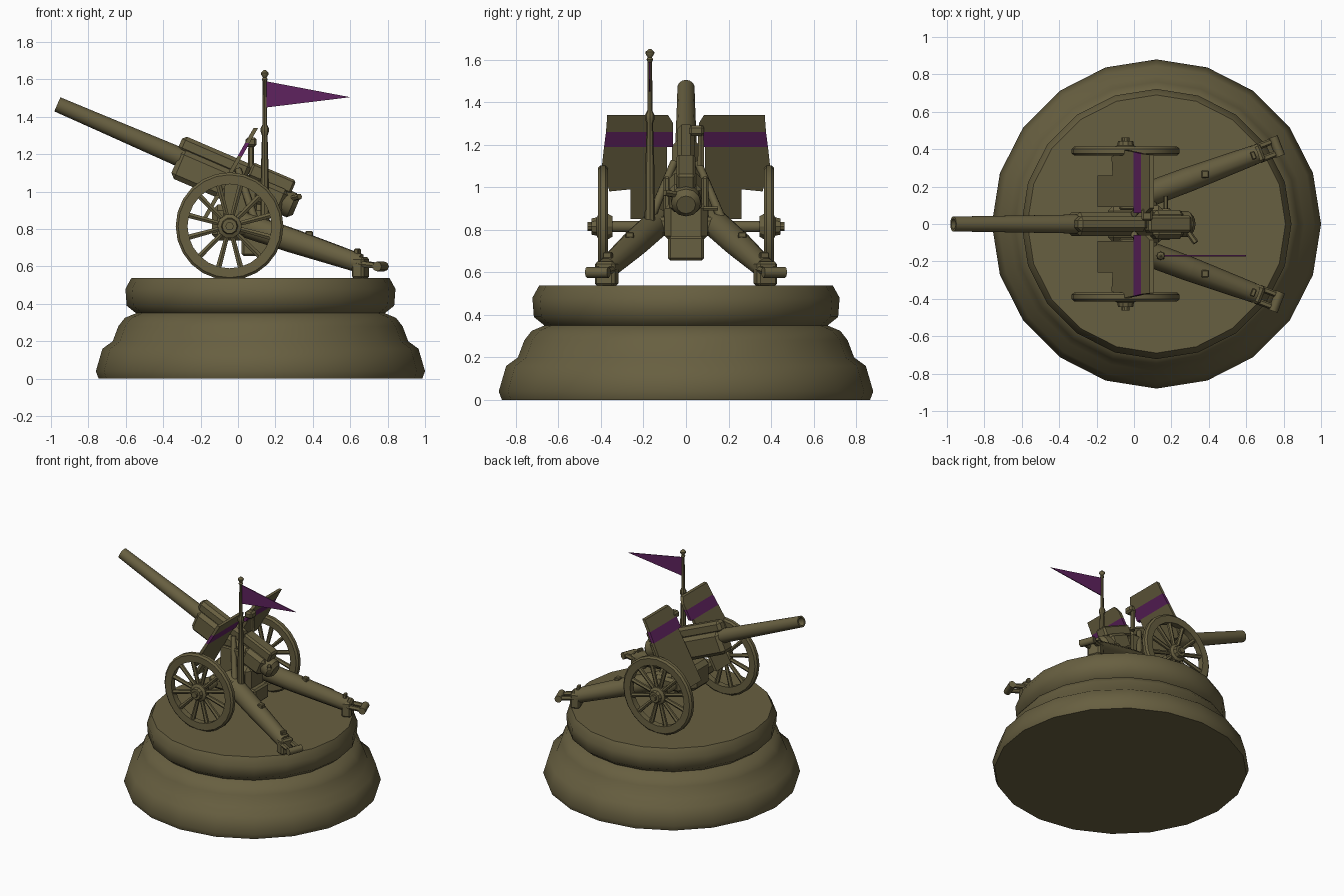
import bpy, bmesh, math
from mathutils import Matrix, Vector

if "Cube" in bpy.data.objects:
    bpy.data.objects.remove(bpy.data.objects["Cube"])


def material(name, rgb):
    m = bpy.data.materials.new(name)
    m.diffuse_color = (*rgb, 1)
    m.use_nodes = True
    m.node_tree.nodes["Principled BSDF"].inputs["Base Color"].default_value = m.diffuse_color
    return m


OLIVE = material("olive drab", (0.137, 0.115, 0.052))
PURPLE = material("deep purple", (0.112, 0.016, 0.112))
I = Matrix.Identity(4)


def finish(name, bm, mat=OLIVE, matrix=I, smooth=40):
    bmesh.ops.transform(bm, matrix=matrix, verts=bm.verts)
    bmesh.ops.recalc_face_normals(bm, faces=bm.faces)
    me = bpy.data.meshes.new(name)
    bm.to_mesh(me)
    bm.free()
    me.materials.append(mat)
    ob = bpy.data.objects.new(name, me)
    bpy.context.collection.objects.link(ob)
    bpy.ops.object.select_all(action='DESELECT')
    ob.select_set(True)
    bpy.context.view_layer.objects.active = ob
    bpy.ops.object.shade_smooth_by_angle(angle=math.radians(smooth))
    return ob


def lathe(name, profile, n, matrix=I, closed=False, smooth=40):
    """Spin (radius, height) points about local z."""
    bm = bmesh.new()
    rings = [[bm.verts.new((r * math.cos(2 * math.pi * i / n), r * math.sin(2 * math.pi * i / n), h))
              for i in range(n)] for r, h in profile]
    pairs = list(zip(rings, rings[1:]))
    if closed:
        pairs.append((rings[-1], rings[0]))
    else:
        bm.faces.new(rings[0])
        bm.faces.new(rings[-1])
    for a, b in pairs:
        for i in range(n):
            j = (i + 1) % n
            bm.faces.new((a[i], a[j], b[j], b[i]))
    return finish(name, bm, OLIVE, matrix, smooth)


def tube(name, p, q, r1, r2, n=8):
    p, q = Vector(p), Vector(q)
    d = q - p
    m = Matrix.Translation(p) @ d.to_track_quat('Z', 'Y').to_matrix().to_4x4()
    return lathe(name, [(r1, 0), (r2, d.length)], n, m, smooth=50)


def box(name, lo, hi, matrix=I, bevel=0.012):
    bm = bmesh.new()
    bmesh.ops.create_cube(bm, size=1)
    for v in bm.verts:
        v.co = [(a + b) / 2 + c * (b - a) for a, b, c in zip(lo, hi, v.co)]
    if bevel:
        bmesh.ops.bevel(bm, geom=bm.edges[:], offset=bevel, segments=1, affect='EDGES')
    return finish(name, bm, OLIVE, matrix, 30)


def slab(name, front, back, mat):
    """Solid between two matching outlines."""
    bm = bmesh.new()
    a = [bm.verts.new(p) for p in front]
    b = [bm.verts.new(p) for p in back]
    bm.faces.new(a)
    bm.faces.new(b)
    for i in range(len(a)):
        j = (i + 1) % len(a)
        bm.faces.new((a[i], a[j], b[j], b[i]))
    return finish(name, bm, mat, I, 30)


# Round two-tier pedestal
lathe("pedestal", [(0.865, 0), (0.88, 0.04), (0.845, 0.16), (0.79, 0.2), (0.76, 0.28),
                   (0.725, 0.325), (0.665, 0.35), (0.715, 0.39), (0.722, 0.48), (0.69, 0.538)],
      20, Matrix.Translation((0.12, 0, 0)), smooth=50)

# Gun: local x runs back along the bore, local z is up from it
gun = Matrix.Translation((-0.3, 0, 1.18)) @ Matrix.Rotation(math.radians(23.3), 4, 'Y')
bore = gun @ Matrix.Rotation(math.pi / 2, 4, 'Y')
lathe("barrel", [(0.028, -0.68), (0.028, -0.725), (0.041, -0.725), (0.044, -0.5), (0.052, 0.0), (0.06, 0.5)], 14, bore)
box("cradle", (-0.02, -0.065, -0.12), (0.5, 0.065, 0.045), gun, 0.025)
box("recoil_housing", (-0.04, -0.04, 0.03), (0.36, 0.04, 0.115), gun, 0.02)
box("recoil_cap", (0.36, -0.045, 0.05), (0.61, 0.045, 0.13), gun)
box("breech_block", (0.42, -0.08, -0.075), (0.6, 0.075, 0.065), gun, 0.025)
lathe("breech_ring", [(0.07, 0.58), (0.07, 0.64), (0.045, 0.665)], 12, bore)
tube("breech_handle", gun @ Vector((0.62, -0.03, 0.03)), gun @ Vector((0.66, -0.1, 0.06)), 0.016, 0.016, 6)
tube("sight", (0.07, 0.07, 1.1), (0.07, 0.07, 1.29), 0.018, 0.014, 6)
box("sight_head", (0.04, 0.015, 1.24), (0.1, 0.085, 1.29))

# Carriage body under the gun
box("carriage_body", (-0.14, -0.1, 0.74), (0.16, 0.1, 0.93), bevel=0.03)
box("lower_box", (0.02, -0.085, 0.655), (0.2, 0.085, 0.77))
box("cross_beam", (-0.1, -0.22, 0.77), (0.12, 0.22, 0.86), bevel=0.02)
tube("axle", (-0.045, -0.44, 0.815), (-0.045, 0.44, 0.815), 0.028, 0.028, 10)


def shield_x(z):
    return 0.095 - (1.34 - z) * 0.565


# Sloped shield halves, in stacked pieces so the stripe is its own colour
shield = [("shield_top", OLIVE, [(0.085, 1.34), (0.37, 1.34), (0.376, 1.26), (0.06, 1.26), (0.06, 1.3)]),
          ("shield_stripe", PURPLE, [(0.06, 1.26), (0.376, 1.26), (0.385, 1.19), (0.06, 1.19)]),
          ("shield_lower", OLIVE, [(0.09, 1.19), (0.385, 1.19), (0.395, 1.1), (0.36, 0.98), (0.26, 0.99),
                                   (0.26, 0.85), (0.09, 0.85)])]

for s, side in ((-1, "right"), (1, "left")):
    for name, mat, pts in shield:
        slab(f"{name}_{side}", [(shield_x(z) - 0.012, s * y, z) for y, z in pts],
             [(shield_x(z) + 0.012, s * y, z) for y, z in pts], mat)

    # Spoked wheel: local z points outwards along the axle
    wheel = Matrix.Translation((-0.045, s * 0.39, 0.815)) @ Matrix.Rotation(-s * math.pi / 2, 4, 'X')
    lathe(f"wheel_rim_{side}", [(0.225, -0.022), (0.275, -0.024), (0.288, -0.012), (0.288, 0.012),
                                (0.275, 0.024), (0.225, 0.022)], 24, wheel, closed=True)
    lathe(f"wheel_hub_{side}", [(0.05, -0.045), (0.065, -0.02), (0.065, 0.02), (0.045, 0.03),
                                (0.04, 0.055), (0.022, 0.055), (0.022, 0.072)], 10, wheel, smooth=30)
    for k in range(12):
        a = 2 * math.pi * (k + 0.5) / 12
        d = Vector((math.cos(a), math.sin(a), 0))
        tube(f"spoke_{side}_{k}", wheel @ (d * 0.04), wheel @ (d * 0.235), 0.013, 0.017, 6)

    # Splayed trail leg with spade and towing loop
    root, tip = Vector((0.0, s * 0.13, 0.835)), Vector((0.65, s * 0.372, 0.617))
    mid = root.lerp(tip, 0.45)
    tube(f"trail_front_{side}", root, mid, 0.068, 0.066, 10)
    tube(f"trail_rear_{side}", mid, tip, 0.066, 0.052, 10)
    turn = Matrix.Translation((0.66, s * 0.375, 0)) @ Matrix.Rotation(s * math.radians(21), 4, 'Z')
    box(f"spade_{side}", (-0.04, -0.05, 0.535), (0.03, 0.05, 0.65), turn)
    box(f"spade_lug_{side}", (-0.035, -0.022, 0.63), (-0.01, 0.022, 0.695), turn, 0.005)
    for o in (-0.035, 0.035):
        tube(f"tow_arm_{side}", turn @ Vector((0, o, 0.615)), turn @ Vector((0.12, o, 0.6)), 0.018, 0.016, 6)
    tube(f"tow_pin_{side}", turn @ Vector((0.11, -0.055, 0.6)), turn @ Vector((0.11, 0.055, 0.6)), 0.026, 0.026, 8)
    box(f"trail_clamp_{side}", (0.36, s * 0.265 - 0.02, 0.76), (0.4, s * 0.265 + 0.02, 0.79), bevel=0.005)

    # Braces from the carriage to the cradle
    tube(f"brace_{side}", (0.1, s * 0.18, 0.82), (0.0, s * 0.055, 1.12), 0.022, 0.018, 8)
    box(f"cradle_cheek_{side}", (-0.08, s * 0.09 - 0.015, 0.85), (0.1, s * 0.09 + 0.015, 1.05), bevel=0.008)

# Elevation crank on one side
tube("crank_shaft", (0.17, 0.08, 0.9), (0.17, 0.15, 0.9), 0.012, 0.012, 6)

# Flag pole with collars, and triangular pennant
lathe("flag_pole", [(0.025, 0.8), (0.021, 1.1), (0.015, 1.3), (0.022, 1.32), (0.022, 1.34), (0.012, 1.36),
                    (0.011, 1.59), (0.016, 1.6), (0.01, 1.61), (0.021, 1.628), (0.021, 1.635), (0.005, 1.65)],
      8, Matrix.Translation((0.143, -0.17, 0)))
flag = [(0.15, 1.59), (0.6, 1.505), (0.15, 1.45)]
slab("pennant", [(x, -0.173, z) for x, z in flag], [(x, -0.167, z) for x, z in flag], PURPLE)
